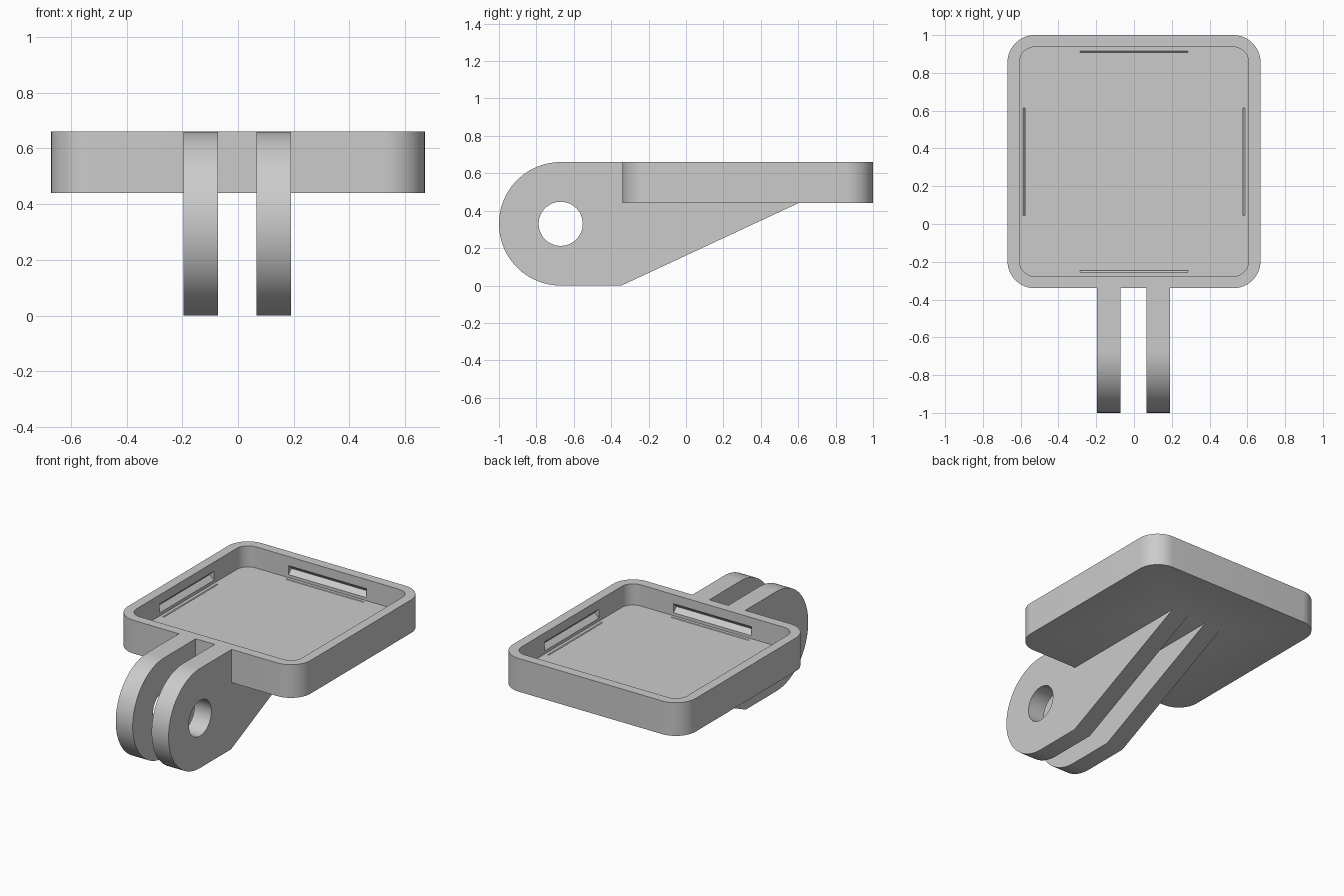
import bpy, bmesh, math
from mathutils import Vector

cube = bpy.data.objects.get("Cube")
if cube:
    bpy.data.objects.remove(cube, do_unlink=True)

grey = bpy.data.materials.new("plain grey")
grey.use_nodes = True
GREY = (0.6, 0.6, 0.6, 1)
grey.diffuse_color = GREY
grey.node_tree.nodes["Principled BSDF"].inputs["Base Color"].default_value = GREY

MID_Y = 0.33          # middle of the square tray
TOP, BASE, FLOOR = 0.66, 0.44, 0.52
OUTER, INNER = 0.67, 0.607


def arc(cx, cy, r, start, end, steps):
    """Points along a circular arc, angles in degrees."""
    angles = [math.radians(start + (end - start) * i / steps) for i in range(steps + 1)]
    return [(cx + r * math.cos(a), cy + r * math.sin(a)) for a in angles]


def prism(name, points, offset):
    """Solid made by sweeping a 3D outline along an offset."""
    bm = bmesh.new()
    face = bm.faces.new([bm.verts.new(p) for p in points])
    swept = bmesh.ops.extrude_face_region(bm, geom=[face])["geom"]
    verts = [v for v in swept if isinstance(v, bmesh.types.BMVert)]
    bmesh.ops.translate(bm, verts=verts, vec=offset)
    bmesh.ops.recalc_face_normals(bm, faces=bm.faces)
    mesh = bpy.data.meshes.new(name)
    bm.to_mesh(mesh)
    bm.free()
    mesh.materials.append(grey)
    obj = bpy.data.objects.new(name, mesh)
    bpy.context.collection.objects.link(obj)
    return obj


def rounded_block(name, half, radius, z0, z1):
    c = half - radius
    outline = []
    for i, (sx, sy) in enumerate([(1, 1), (-1, 1), (-1, -1), (1, -1)]):
        outline += arc(sx * c, MID_Y + sy * c, radius, 90 * i, 90 * i + 90, 16)
    return prism(name, [(x, y, z0) for x, y in outline], (0, 0, z1 - z0))


def side_prism(name, outline, x0, x1):
    return prism(name, [(x0, y, z) for y, z in outline], (x1 - x0, 0, 0))


def combine(target, tool, operation):
    """Apply a boolean and discard the tool object."""
    tool.hide_render = True
    mod = target.modifiers.new(operation, "BOOLEAN")
    mod.operation, mod.object, mod.solver = operation, tool, "EXACT"
    bpy.ops.object.select_all(action="DESELECT")
    bpy.context.view_layer.objects.active = target
    target.select_set(True)
    bpy.ops.object.modifier_apply(modifier=mod.name)
    bpy.data.objects.remove(tool, do_unlink=True)


# Tray body
mount = rounded_block("tray_with_hinge_lugs", OUTER, 0.145, BASE, TOP)

# Pair of hinge lugs, tapering into gussets under the tray
profile = arc(-0.67, 0.33, 0.33, 90, 270, 48)
profile += [(-0.345, 0), (0.6, BASE), (0.6, 0.47), (-0.32, 0.47), (-0.32, TOP)]
for x0, x1 in [(-0.196, -0.072), (0.067, 0.191)]:
    combine(mount, side_prism("hinge_lug", profile, x0, x1), "UNION")

# Pin hole through both lugs
hole = arc(-0.67, 0.33, 0.118, 0, 360, 48)[:-1]
combine(mount, side_prism("pin_hole", hole, -0.4, 0.4), "DIFFERENCE")

# Tray recess
combine(mount, rounded_block("recess", INNER, 0.082, FLOOR, TOP + 0.1), "DIFFERENCE")

# V-shaped snap groove in the middle of each inner wall
for i in range(4):
    a = math.pi / 2 * i
    out = Vector((math.cos(a), math.sin(a), 0))
    along = Vector((-out.y, out.x, 0))
    centre = Vector((0, MID_Y, 0.57))
    vee = [centre + out * (INNER + d) + Vector((0, 0, h)) - along * 0.285
           for d, h in [(-0.03, -0.06), (0.03, 0), (-0.03, 0.06)]]
    combine(mount, prism("snap_groove", vee, along * 0.57), "DIFFERENCE")

bpy.ops.object.shade_smooth_by_angle(angle=math.radians(25))
